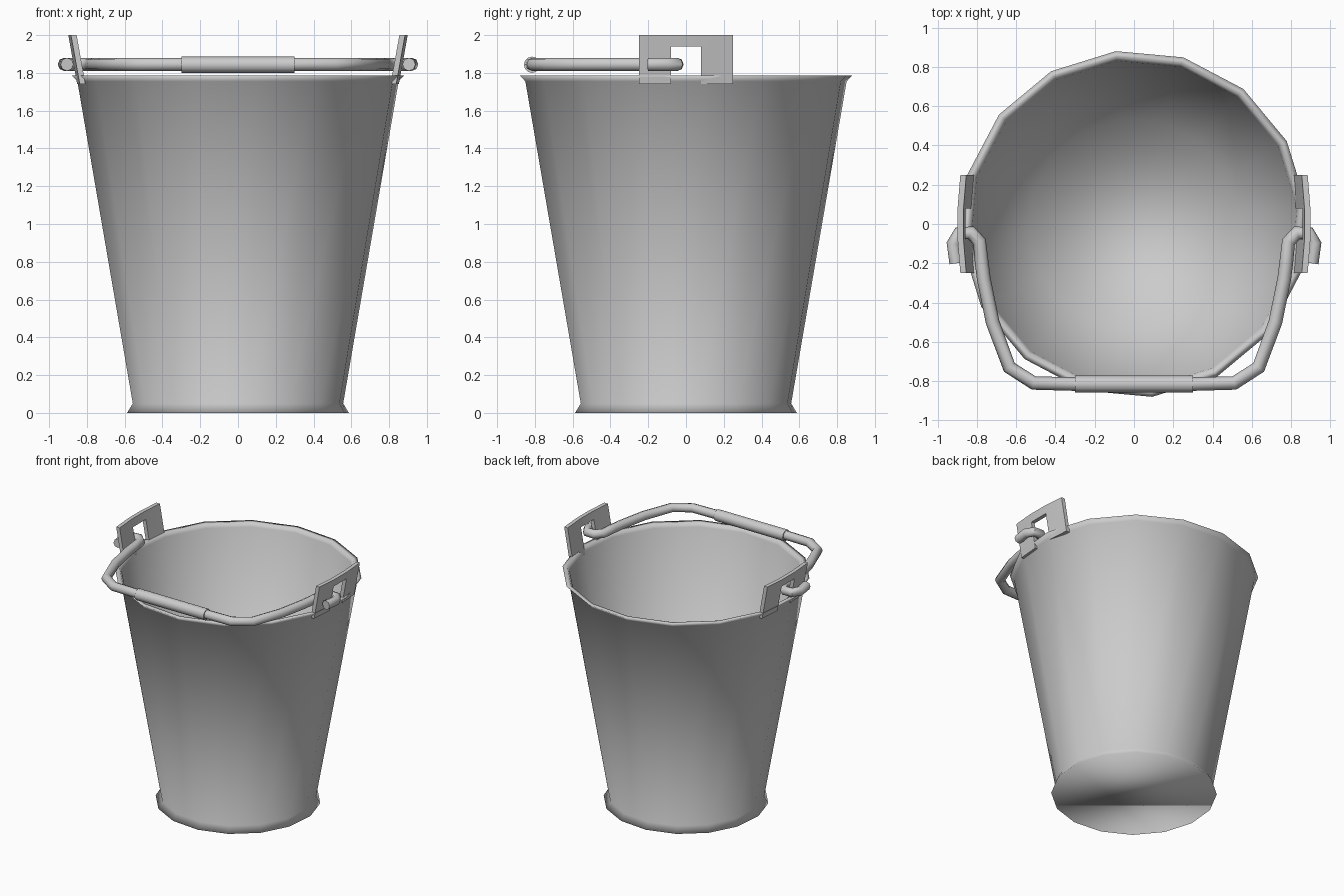
import bpy, bmesh, math
from mathutils import Vector

cube = bpy.data.objects.get("Cube")
if cube:
    bpy.data.objects.remove(cube, do_unlink=True)

# One plain metal colour
metal = bpy.data.materials.new("grey_metal")
metal.use_nodes = True
grey = (0.6, 0.6, 0.6, 1)
metal.diffuse_color = grey
metal.node_tree.nodes["Principled BSDF"].inputs["Base Color"].default_value = grey


def finish(name, bm, sharp_angle=None):
    bmesh.ops.recalc_face_normals(bm, faces=bm.faces)
    mesh = bpy.data.meshes.new(name)
    bm.to_mesh(mesh)
    bm.free()
    mesh.materials.append(metal)
    obj = bpy.data.objects.new(name, mesh)
    bpy.context.collection.objects.link(obj)
    mesh.shade_smooth()
    if sharp_angle:
        bpy.ops.object.select_all(action='DESELECT')
        obj.select_set(True)
        bpy.context.view_layer.objects.active = obj
        bpy.ops.object.shade_smooth_by_angle(angle=math.radians(sharp_angle))
    return obj


def skin(bm, rings):
    """Bridge successive closed rings and cap both ends."""
    rings = [[bm.verts.new(p) for p in ring] for ring in rings]
    n = len(rings[0])
    for a, b in zip(rings, rings[1:]):
        for i in range(n):
            j = (i + 1) % n
            bm.faces.new((a[i], a[j], b[j], b[i]))
    bm.faces.new(rings[0])
    bm.faces.new(rings[-1])


def tube_rings(path, radius, sides=8):
    """Round cross-sections square to a nearly level path."""
    pts = [Vector(p) for p in path]
    rings = []
    for i, p in enumerate(pts):
        before = (p - pts[i - 1]).normalized() if i else Vector()
        after = (pts[i + 1] - p).normalized() if i < len(pts) - 1 else Vector()
        tangent = (before + after).normalized()
        side = tangent.cross(Vector((0, 0, 1))).normalized()
        up = side.cross(tangent)
        rings.append([p + radius * (side * math.cos(t) + up * math.sin(t))
                      for t in (math.tau * k / sides for k in range(sides))])
    return rings


# Bucket shell: foot flare, tapered wall, flared rim, inner wall and floor
SIDES, TURN = 16, math.radians(6)
profile = [(0.59, 0), (0.56, 0.05), (0.855, 1.755), (0.885, 1.785),
           (0.85, 1.785), (0.835, 1.755), (0.54, 0.05)]
bm = bmesh.new()
skin(bm, [[(r * math.cos(TURN + math.tau * k / SIDES),
            r * math.sin(TURN + math.tau * k / SIDES), z) for k in range(SIDES)]
          for r, z in profile])
finish("bucket_shell", bm)


# Ears: curved, outward-leaning plates with an open slot for the handle
def ear(name, side):
    bm = bmesh.new()
    ys, zs = (-0.25, -0.08, 0.08, 0.25), (1.74, 1.94, 2.0)
    grid = {}
    for layer, thick in enumerate((0, 0.03)):
        for i, y in enumerate(ys):
            for j, z in enumerate(zs):
                x = 0.9 - thick - 0.18 * (2.0 - z) - 0.25 * y * y
                grid[layer, i, j] = bm.verts.new((side * x, y, z))
    cells = [(0, 0), (0, 1), (1, 1), (2, 1), (2, 0)]
    edges = {}
    for i, j in cells:
        loop = [(i, j), (i + 1, j), (i + 1, j + 1), (i, j + 1)]
        for layer in (0, 1):
            bm.faces.new([grid[layer, *c] for c in loop])
        for a, b in zip(loop, loop[1:] + loop[:1]):
            edges.setdefault(frozenset((a, b)), []).append((a, b))
    for uses in edges.values():
        if len(uses) == 1:
            a, b = uses[0]
            bm.faces.new((grid[0, *a], grid[0, *b], grid[1, *b], grid[1, *a]))
    finish(name, bm, 40)


ear("left_ear", 1)
ear("right_ear", -1)

# Handle wire: hooked through each ear and swung down to the front
half = [(-0.905, -0.2), (-0.92, -0.1), (-0.89, -0.047), (-0.83, -0.045),
        (-0.787, -0.09), (-0.775, -0.2), (-0.765, -0.28), (-0.72, -0.5),
        (-0.635, -0.73), (-0.51, -0.81), (-0.29, -0.815)]
path = [(x, y, 1.845) for x, y in half]
path += [(-x, y, z) for x, y, z in reversed(path)]
bm = bmesh.new()
skin(bm, tube_rings(path, 0.035))
finish("handle_wire", bm, 50)

# Grip sleeve around the middle of the wire
bm = bmesh.new()
skin(bm, tube_rings([(-0.3, -0.815, 1.843), (0.3, -0.815, 1.843)], 0.043, 12))
finish("handle_grip", bm, 50)
